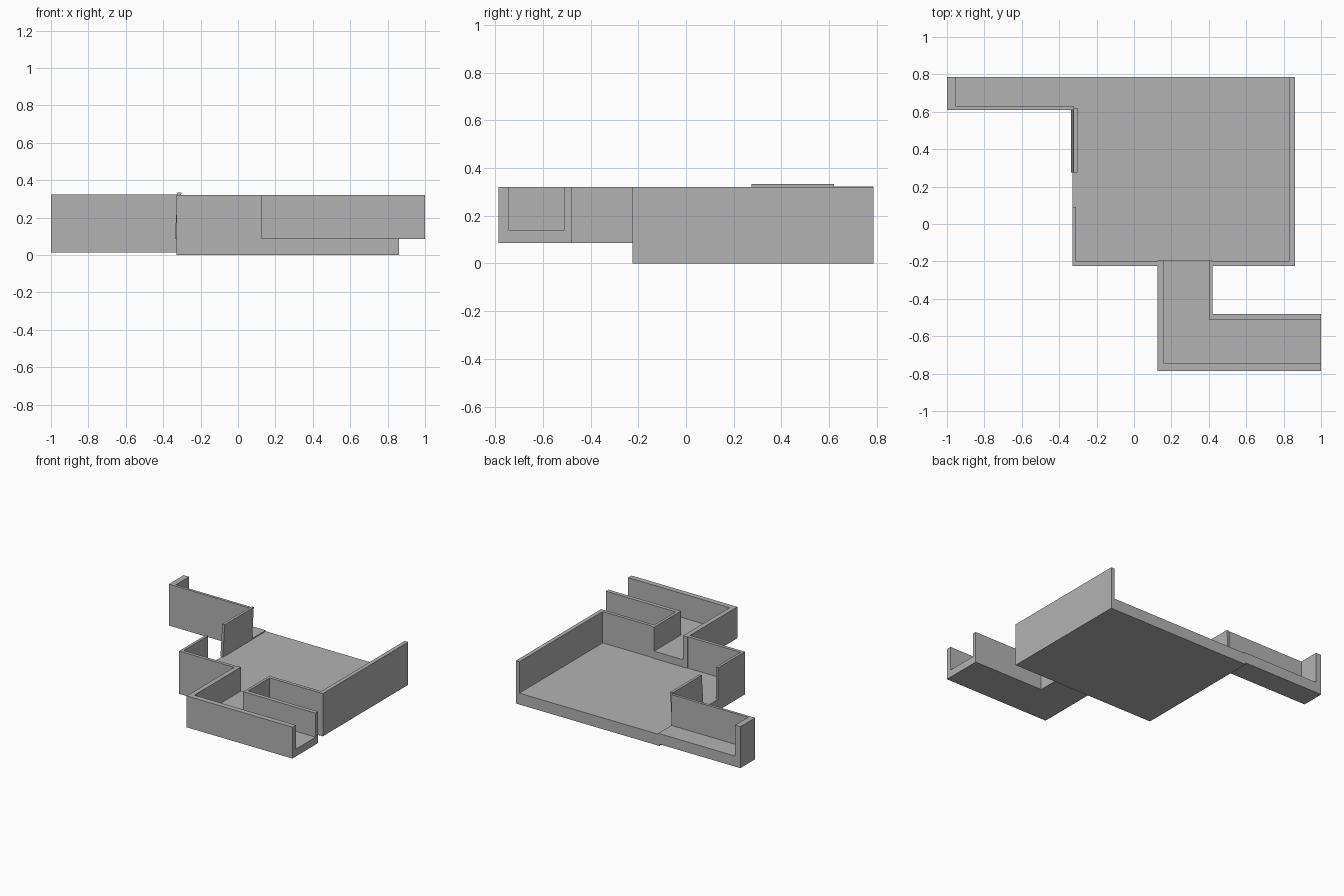
import bpy
import bmesh

if "Cube" in bpy.data.objects:
    bpy.data.objects.remove(bpy.data.objects["Cube"], do_unlink=True)

GREY = (0.45, 0.45, 0.45, 1)
grey = bpy.data.materials.new("plain grey")
grey.use_nodes = True
grey.diffuse_color = GREY
grey.node_tree.nodes["Principled BSDF"].inputs["Base Color"].default_value = GREY


def prism(name, outline, bottom, top, lean=0.0):
    """Extrude a plan outline upwards; lean shifts the top along x."""
    bm = bmesh.new()
    low = [bm.verts.new((x, y, bottom)) for x, y in outline]
    base = bm.faces.new(low)
    result = bmesh.ops.extrude_face_region(bm, geom=[base], use_keep_orig=True)
    for vert in result["geom"]:
        if isinstance(vert, bmesh.types.BMVert):
            vert.co.z = top
            vert.co.x += lean
    bmesh.ops.recalc_face_normals(bm, faces=bm.faces)
    mesh = bpy.data.meshes.new(name)
    bm.to_mesh(mesh)
    bm.free()
    mesh.materials.append(grey)
    obj = bpy.data.objects.new(name, mesh)
    bpy.context.collection.objects.link(obj)
    return obj


def rect(x0, x1, y0, y1):
    return [(x0, y0), (x1, y0), (x1, y1), (x0, y1)]


FLOOR = 0.085
TOP = 0.32
FRONT, BACK = -0.225, 0.785
RIGHT, LEFT = -0.33, 0.86
JOIN = -0.195       # where the front corridor meets the room

# Main room: slab, open at the back
prism("room_floor", rect(RIGHT, LEFT, FRONT, BACK), 0, FLOOR)

# Left wall with the front wall section beside the corridor
prism("room_left_wall", [
    (0.42, FRONT), (LEFT, FRONT), (LEFT, BACK), (0.83, BACK),
    (0.83, -0.2), (0.42, -0.2)], FLOOR, TOP)

# Front wall section with the short right wall up to the doorway
prism("room_front_right_wall", [
    (0.125, FRONT), (0.125, -0.2), (-0.31, -0.2), (-0.31, 0.09),
    (RIGHT, 0.09), (RIGHT, FRONT)], FLOOR, TOP)

# Slightly leaning wall behind the doorway
prism("room_leaning_wall", rect(-0.338, -0.318, 0.275, 0.62), FLOOR, 0.333, 0.015)

# Front corridor: bent floor between an outer and an inner wall
prism("front_corridor_floor", [
    (0.16, JOIN), (0.16, -0.745), (1, -0.745), (1, -0.51),
    (0.4, -0.51), (0.4, JOIN)], FLOOR, 0.14)
prism("front_corridor_outer_wall", [
    (0.125, JOIN), (0.125, -0.785), (1, -0.785), (1, -0.745),
    (0.16, -0.745), (0.16, JOIN)], FLOOR, TOP)
prism("front_corridor_inner_wall", [
    (0.4, JOIN), (0.4, -0.51), (1, -0.51), (1, -0.48),
    (0.42, -0.48), (0.42, JOIN)], FLOOR, TOP)

# Side corridor: slab with a front wall and a closed end
prism("side_corridor_floor", rect(-1, -0.32, 0.61, BACK), 0.013, 0.092)
prism("side_corridor_wall", [
    (-1, BACK), (-1, 0.61), (-0.32, 0.61), (-0.32, 0.63),
    (-0.955, 0.63), (-0.955, BACK)], 0.092, 0.323)
